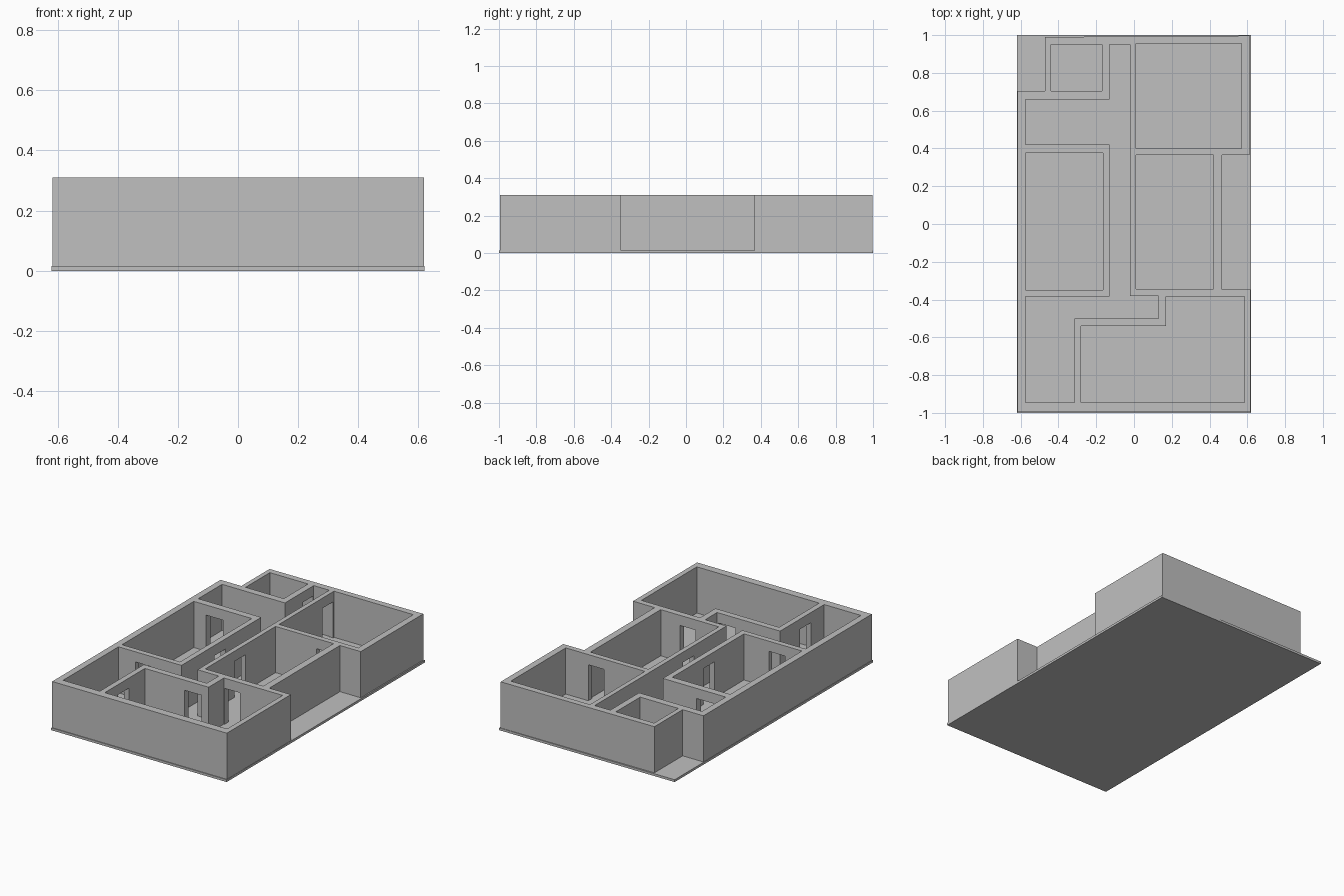
import bpy
import bmesh

cube = bpy.data.objects.get("Cube")
if cube:
    bpy.data.objects.remove(cube, do_unlink=True)

FLOOR_TOP, WALL_TOP, DOOR_TOP = 0.015, 0.31, 0.245

grey = bpy.data.materials.new("plain grey")
grey.use_nodes = True
colour = (0.53, 0.53, 0.53, 1)
grey.diffuse_color = colour
grey.node_tree.nodes["Principled BSDF"].inputs["Base Color"].default_value = colour


def rect(x0, x1, y0, y1):
    return [(x0, y0), (x1, y0), (x1, y1), (x0, y1)]


def prisms(name, outlines, z0, z1):
    """One object made of upright prisms, one for each plan outline."""
    bm = bmesh.new()
    for outline in outlines:
        face = bm.faces.new([bm.verts.new((x, y, z0)) for x, y in outline])
        side = bmesh.ops.extrude_face_region(bm, geom=[face])
        for v in side["geom"]:
            if isinstance(v, bmesh.types.BMVert):
                v.co.z = z1
    bmesh.ops.recalc_face_normals(bm, faces=bm.faces[:])
    mesh = bpy.data.meshes.new(name)
    bm.to_mesh(mesh)
    bm.free()
    mesh.materials.append(grey)
    obj = bpy.data.objects.new(name, mesh)
    bpy.context.collection.objects.link(obj)
    return obj


# Floor slab
prisms("floor_slab", [rect(-0.62, 0.62, -1, 1)], 0, FLOOR_TOP)

# Solid block in the outline of the outer walls
walls = prisms("walls", [[
    (-0.617, -0.995), (0.618, -0.995), (0.618, -0.348), (0.465, -0.348),
    (0.465, 0.365), (0.612, 0.365), (0.612, 0.997), (-0.47, 0.99),
    (-0.47, 0.705), (-0.617, 0.705)]], FLOOR_TOP, WALL_TOP)

# Rooms cut out of the block
hallway = [
    (-0.13, 0.95), (-0.02, 0.95), (-0.02, -0.38), (0.13, -0.38), (0.13, -0.5),
    (-0.315, -0.5), (-0.315, -0.945), (-0.575, -0.945), (-0.575, -0.385),
    (-0.13, -0.385), (-0.13, 0.42), (-0.575, 0.42), (-0.575, 0.66), (-0.13, 0.66)]
front_room = [
    (-0.28, -0.945), (0.585, -0.945), (0.585, -0.385), (0.17, -0.385),
    (0.17, -0.54), (-0.28, -0.54)]
rooms = prisms("room_cutter", [
    hallway, front_room,
    rect(-0.44, -0.17, 0.705, 0.95),
    rect(0.01, 0.57, 0.40, 0.955),
    rect(-0.575, -0.165, -0.35, 0.375),
    rect(0.01, 0.42, -0.345, 0.365)], -0.1, 0.5)

# Doorways through the inner walls
doors = prisms("door_cutter", [
    rect(-0.33, -0.26, -0.81, -0.70),
    rect(0.0, 0.12, -0.56, -0.48),
    rect(0.175, 0.285, -0.40, -0.33),
    rect(-0.455, -0.34, -0.40, -0.33),
    rect(-0.18, -0.11, -0.05, 0.06),
    rect(-0.04, 0.03, -0.05, 0.06),
    rect(0.30, 0.41, 0.35, 0.42),
    rect(-0.49, -0.37, 0.36, 0.44),
    rect(-0.04, 0.03, 0.84, 0.945),
    rect(-0.19, -0.11, 0.84, 0.945)], -0.1, DOOR_TOP)

for cutter in (rooms, doors):
    cutter.hide_render = True
    cut = walls.modifiers.new(cutter.name, "BOOLEAN")
    cut.operation = "DIFFERENCE"
    cut.solver = "EXACT"
    cut.object = cutter

# Bake the cuts and discard the cutters
bpy.context.view_layer.update()
graph = bpy.context.evaluated_depsgraph_get()
baked = bpy.data.meshes.new_from_object(walls.evaluated_get(graph))
walls.modifiers.clear()
walls.data = baked
for cutter in (rooms, doors):
    bpy.data.objects.remove(cutter, do_unlink=True)
